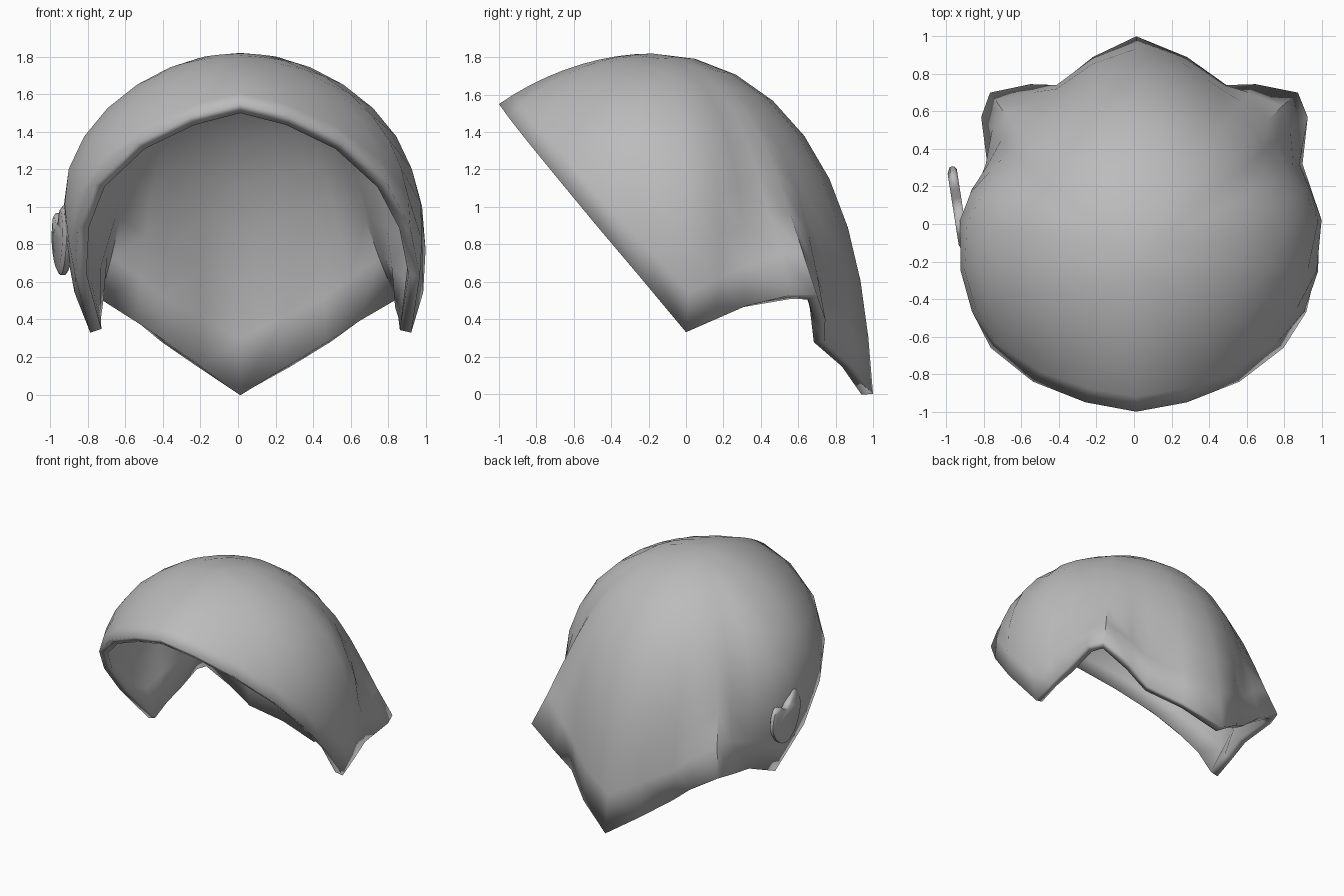
import bpy
import bmesh
import math
from mathutils import Vector, Matrix

default = bpy.data.objects.get("Cube")
if default:
    bpy.data.objects.remove(default, do_unlink=True)


def make_material(name, value):
    mat = bpy.data.materials.new(name)
    mat.use_nodes = True
    color = (value, value, value, 1)
    mat.diffuse_color = color
    mat.node_tree.nodes["Principled BSDF"].inputs["Base Color"].default_value = color
    return mat


def make_object(name, bm, mat):
    bmesh.ops.recalc_face_normals(bm, faces=bm.faces)
    mesh = bpy.data.meshes.new(name)
    bm.to_mesh(mesh)
    bm.free()
    mesh.materials.append(mat)
    obj = bpy.data.objects.new(name, mesh)
    bpy.context.collection.objects.link(obj)
    return obj


def smooth(obj, degrees):
    bpy.ops.object.select_all(action='DESELECT')
    obj.select_set(True)
    bpy.context.view_layer.objects.active = obj
    bpy.ops.object.shade_smooth_by_angle(angle=math.radians(degrees))


grey = make_material("cloth grey", 0.5)

# Head scarf: a full-sided crown whose columns bend out to an edge outline
CENTER = Vector((0, -0.18, 0.85))
RADII = Vector((0.945, 0.955, 0.97))
RINGS = 9
UP = Vector((0, 0, 1))
# Each edge point: position, then how deeply its column is pinched inward
rim = [(0, -1, 1.55, 0), (.27, -.95, 1.48, 0), (.55, -.84, 1.34, 0), (.78, -.66, 1.12, 0),
       (.885, -.47, .89, 0), (.918, -.25, .63, 0), (.855, 0, .33, 0)]
hem = [(.85, .16, .4, 0), (.84, .32, .47, .04), (.87, .57, .53, .08), (.82, .7, .53, .05),
       (.6, .745, .4, .05), (.45, .74, .28, .03), (.25, .89, .15, .01), (0, 1, 0, 0)]
half = rim + hem
outline = half + [(-x, y, z, pinch) for x, y, z, pinch in reversed(half[1:-1])]


def on_crown(d):
    fullness = 1 + 0.13 * d.x ** 2 * max(0, d.z)
    return CENTER + Vector((d.x * RADII.x * fullness, d.y * RADII.y, d.z * RADII.z))


def lean(p):
    # The lower sides sit slightly toward the left
    return Vector((p.x + 0.012 + 0.075 * abs(p.x) * max(0, 1.2 - p.z), p.y, p.z))


bm = bmesh.new()
pole = bm.verts.new(lean(on_crown(UP)))
columns = []
for x, y, z, pinch in outline:
    edge = Vector((x, y, z))
    target = Vector(o / r for o, r in zip(edge - CENTER, RADII)).normalized()
    pull = edge - on_crown(target)
    power = 2 if y < 0.1 else 3.5
    inward = -Vector((target.x, target.y, 0)).normalized() * pinch
    column = []
    for i in range(1, RINGS + 1):
        s = i / RINGS
        p = on_crown(UP.slerp(target, s)) + pull * s ** power
        p += inward * math.sin(math.pi * s ** 2.2)
        column.append(bm.verts.new(lean(p)))
    columns.append(column)
for a, b in zip(columns, columns[1:] + columns[:1]):
    bm.faces.new((pole, a[0], b[0]))
    for i in range(RINGS - 1):
        bm.faces.new((a[i], a[i + 1], b[i + 1], b[i]))
scarf = make_object("head_scarf", bm, grey)
if scarf.data.polygons[0].normal.z < 0:
    scarf.data.flip_normals()
cloth = scarf.modifiers.new("cloth thickness", 'SOLIDIFY')
cloth.thickness = 0.062
cloth.offset = -1
smooth(scarf, 50)

# Heart ornament on the right side, with a rounded outer edge
STEPS = 32
bm = bmesh.new()
rings = []
for scale, height in ((0.92, 0), (1, 0.012), (1, 0.035), (0.85, 0.052)):
    ring = []
    for i in range(STEPS):
        t = math.tau * i / STEPS
        u = 0.228 * math.sin(t)
        v = 0.205 * math.cos(t) - 0.13 * max(0, math.cos(t)) ** 10
        if v < 0:
            u *= 1 + v
        ring.append(bm.verts.new((u * scale, v * scale, height)))
    rings.append(ring)
for a, b in zip(rings, rings[1:]):
    for i in range(STEPS):
        j = (i + 1) % STEPS
        bm.faces.new((a[i], a[j], b[j], b[i]))
bm.faces.new(rings[0])
bm.faces.new(rings[-1])
along = Vector((0.07, -0.45, 0)).normalized()
basis = Matrix((along, UP, along.cross(UP))).transposed().to_4x4()
roll = Matrix.Rotation(math.radians(9), 4, 'Z')
bm.transform(Matrix.Translation((-0.912, 0.085, 0.84)) @ basis @ roll)
heart = make_object("heart_ornament", bm, grey)
smooth(heart, 60)
